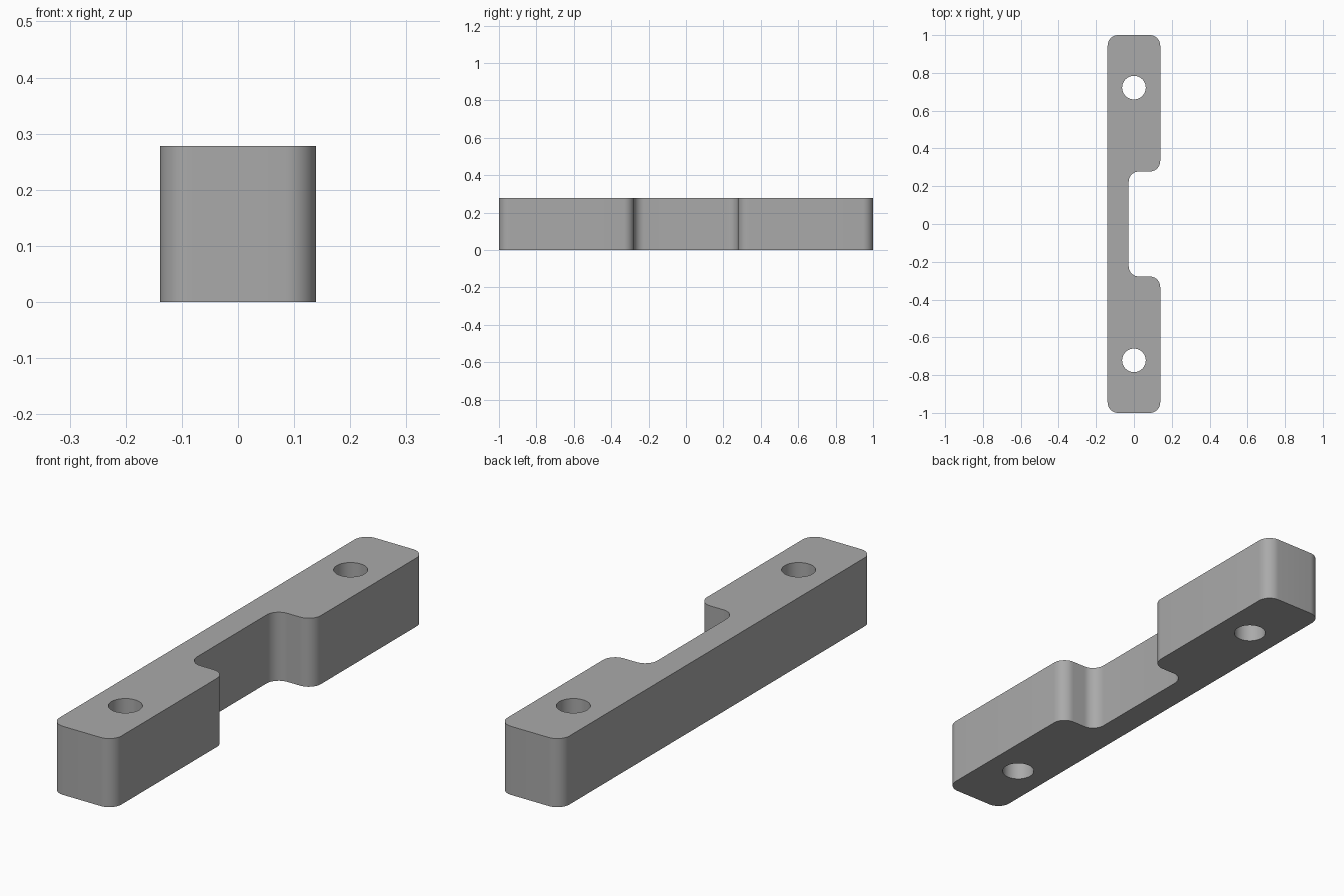
import bpy
import bmesh
import math
from mathutils import Matrix

cube = bpy.data.objects.get("Cube")
if cube:
    bpy.data.objects.remove(cube, do_unlink=True)

HALF_W, HALF_L, HEIGHT = 0.139, 1.0, 0.278
NOTCH_X, NOTCH_Y = -0.028, 0.278
RADIUS = 0.055
HOLE_Y, HOLE_R = 0.722, 0.0625


def make_object(name, bm):
    mesh = bpy.data.meshes.new(name)
    bm.to_mesh(mesh)
    bm.free()
    obj = bpy.data.objects.new(name, mesh)
    bpy.context.collection.objects.link(obj)
    return obj


# Plain grey material
grey = bpy.data.materials.new("grey")
grey.use_nodes = True
colour = (0.4, 0.4, 0.4, 1)
grey.diffuse_color = colour
grey.node_tree.nodes["Principled BSDF"].inputs["Base Color"].default_value = colour

# Bar outline with a notch in the left side, every corner rounded
half = [(HALF_W, HALF_L), (HALF_W, NOTCH_Y), (NOTCH_X, NOTCH_Y)]
outline = ([(-HALF_W, -HALF_L)] + [(x, -y) for x, y in half]
           + half[::-1] + [(-HALF_W, HALF_L)])
bm = bmesh.new()
bm.faces.new([bm.verts.new((x, y, 0)) for x, y in outline])
bmesh.ops.bevel(bm, geom=bm.verts[:], offset=RADIUS, segments=12,
                profile=0.5, affect='VERTICES')
top = bmesh.ops.extrude_face_region(bm, geom=bm.faces[:])
bmesh.ops.translate(bm, vec=(0, 0, HEIGHT),
                    verts=[v for v in top["geom"] if isinstance(v, bmesh.types.BMVert)])
bmesh.ops.recalc_face_normals(bm, faces=bm.faces[:])
bar = make_object("notched_bar", bm)
bar.data.materials.append(grey)

# Cutter for the two screw holes
bm = bmesh.new()
for side in (-1, 1):
    bmesh.ops.create_cone(bm, cap_ends=True, segments=48, radius1=HOLE_R,
                          radius2=HOLE_R, depth=HEIGHT * 2,
                          matrix=Matrix.Translation((0, side * HOLE_Y, HEIGHT / 2)))
cutter = make_object("hole_cutter", bm)
cutter.data.materials.append(grey)

# Drill the holes, then drop the cutter
drill = bar.modifiers.new("holes", 'BOOLEAN')
drill.operation = 'DIFFERENCE'
drill.solver = 'EXACT'
drill.object = cutter
bpy.ops.object.select_all(action='DESELECT')
bpy.context.view_layer.objects.active = bar
bar.select_set(True)
bpy.ops.object.modifier_apply(modifier=drill.name)
bpy.data.objects.remove(cutter, do_unlink=True)

# Smooth round walls, crisp top and bottom rims
bpy.ops.object.shade_smooth_by_angle(angle=math.radians(30))
